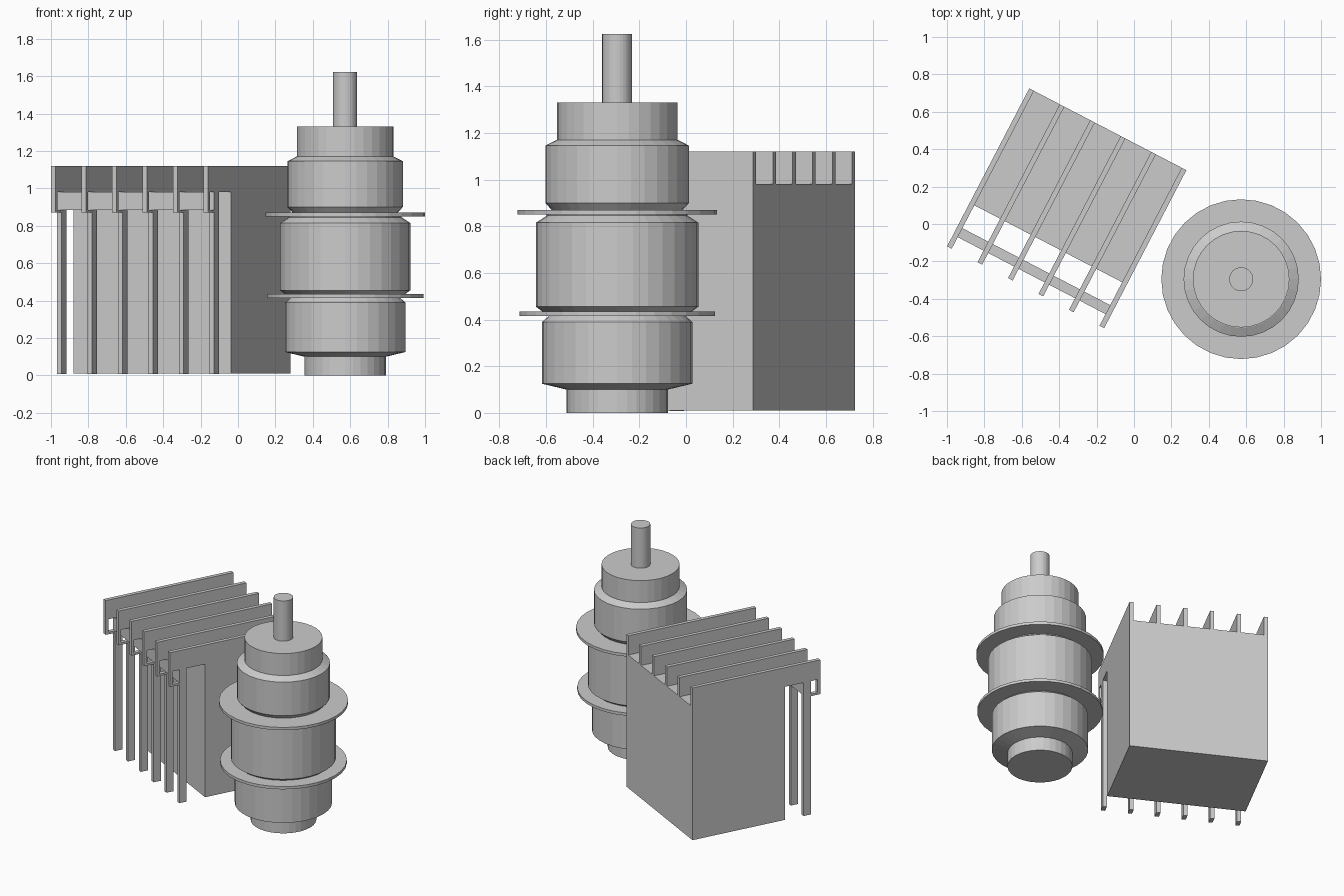
import bpy, bmesh, math
from mathutils import Matrix

if "Cube" in bpy.data.objects:
    bpy.data.objects.remove(bpy.data.objects["Cube"])

# Local frame of the slatted hall: x along the row, y = distance from back to front (negative)
HALL = Matrix.Translation((-0.56, 0.725, 0)) @ Matrix.Rotation(math.radians(-27.5), 4, 'Z')
W, L = 0.947, 0.952          # width and depth of the roof fins
FIN_T, FINS = 0.028, 6


def finish(name, bm):
    bmesh.ops.recalc_face_normals(bm, faces=bm.faces)
    mesh = bpy.data.meshes.new(name)
    bm.to_mesh(mesh)
    bm.free()
    ob = bpy.data.objects.new(name, mesh)
    bpy.context.collection.objects.link(ob)
    return ob


def side_extrude(name, profile, x0, x1):
    """Extrude a (depth, z) outline across the hall from x0 to x1."""
    bm = bmesh.new()
    face = bm.faces.new([bm.verts.new((x0, -d, z)) for d, z in profile])
    ext = bmesh.ops.extrude_face_region(bm, geom=[face])
    verts = [g for g in ext['geom'] if isinstance(g, bmesh.types.BMVert)]
    bmesh.ops.translate(bm, verts=verts, vec=(x1 - x0, 0, 0))
    finish(name, bm).matrix_world = HALL


def rect(d0, d1, z0, z1):
    return [(d0, z0), (d1, z0), (d1, z1), (d0, z1)]


def lathe(name, profile, centre=(0.573, -0.295), sides=32):
    """Revolve an (r, z) outline into a closed solid."""
    bm = bmesh.new()
    rings = []
    for r, z in profile:
        rings.append([bm.verts.new((centre[0] + r * math.cos(2 * math.pi * i / sides),
                                    centre[1] + r * math.sin(2 * math.pi * i / sides), z))
                      for i in range(sides)])
    for a, b in zip(rings, rings[1:]):
        for i in range(sides):
            j = (i + 1) % sides
            bm.faces.new((a[i], a[j], b[j], b[i]))
    bm.faces.new(rings[0])
    bm.faces.new(rings[-1])
    finish(name, bm)


# Hall body and the beam carried by the front columns
side_extrude("hall_body", rect(0, 0.69, 0.01, 0.98), 0, W)
side_extrude("front_beam", rect(L - 0.124, L - 0.07, 0.885, 0.98), 0, W)

# Roof fins with hooked tips, each above its own column
fin = [(0, 1.12), (L, 1.12), (L, 0.87), (L - 0.124, 0.87), (L - 0.124, 0.885),
       (L - 0.02, 0.885), (L - 0.02, 0.98), (0, 0.98)]
for i in range(FINS):
    x = i * (W - FIN_T) / (FINS - 1)
    side_extrude(f"roof_fin_{i + 1}", fin, x, x + FIN_T)
    side_extrude(f"column_{i + 1}", rect(L - 0.124, L - 0.07, 0.008, 0.87), x, x + FIN_T)

# Round tower: stacked drums, two discs, cap and mast
lathe("tower_base", [(0.217, 0), (0.217, 0.105)])
lathe("lower_drum", [(0.217, 0.1), (0.322, 0.125), (0.322, 0.39), (0.292, 0.416)])
lathe("lower_disc", [(0.419, 0.415), (0.419, 0.435)])
lathe("middle_drum", [(0.32, 0.434), (0.348, 0.455), (0.348, 0.815), (0.302, 0.845), (0.302, 0.851)])
lathe("upper_disc", [(0.427, 0.85), (0.427, 0.87)])
lathe("upper_drum", [(0.28, 0.869), (0.308, 0.9), (0.308, 1.145), (0.26, 1.17)])
lathe("tower_cap", [(0.258, 1.165), (0.258, 1.33)])
lathe("mast", [(0.064, 1.325), (0.064, 1.623)])
